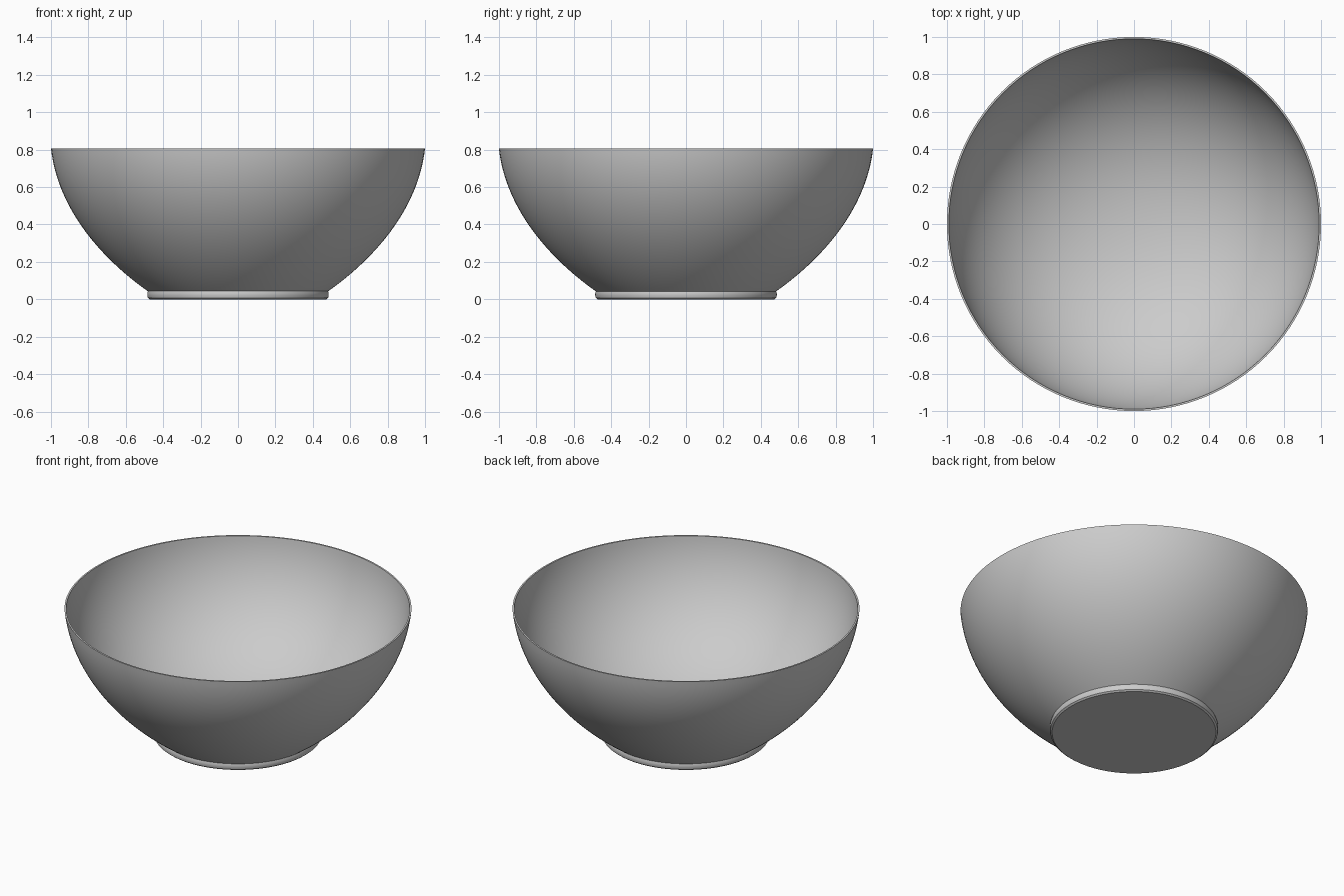
import bpy, bmesh, math
from mathutils import Vector
from mathutils.geometry import interpolate_bezier

cube = bpy.data.objects.get("Cube")
if cube:
    bpy.data.objects.remove(cube, do_unlink=True)

SEGMENTS = 128

# One plain grey for the whole bowl
grey = bpy.data.materials.new("plain_grey")
grey.use_nodes = True
grey.diffuse_color = (0.6, 0.6, 0.6, 1)
grey.node_tree.nodes["Principled BSDF"].inputs["Base Color"].default_value = grey.diffuse_color


def curve(points, steps):
    """Bezier through radius/height points."""
    return interpolate_bezier(*[Vector((r, 0, z)) for r, z in points], steps)


def lathe(name, profile):
    """Revolve a profile around the z axis."""
    bm = bmesh.new()
    verts = [bm.verts.new(p) for p in profile]
    edges = [bm.edges.new(pair) for pair in zip(verts, verts[1:])]
    bmesh.ops.spin(bm, geom=verts + edges, cent=(0, 0, 0), axis=(0, 0, 1),
                   angle=math.tau, steps=SEGMENTS, use_duplicate=False)
    bmesh.ops.remove_doubles(bm, verts=bm.verts, dist=0.0002)
    bmesh.ops.recalc_face_normals(bm, faces=bm.faces)
    mesh = bpy.data.meshes.new(name)
    bm.to_mesh(mesh)
    bm.free()
    mesh.materials.append(grey)
    obj = bpy.data.objects.new(name, mesh)
    bpy.context.collection.objects.link(obj)
    bpy.ops.object.select_all(action='DESELECT')
    obj.select_set(True)
    bpy.context.view_layer.objects.active = obj
    bpy.ops.object.shade_smooth_by_angle(angle=math.radians(30))
    return obj


# Foot: flat underside, chamfered lower edge and slightly bulging side
foot = [Vector((r, 0, z)) for r, z in
        [(0, 0), (0.472, 0), (0.482, 0.008), (0.485, 0.02), (0.485, 0.032)]]
# Outer wall flares from the foot to the rim
outer = curve([(0.482, 0.043), (0.74, 0.225), (0.965, 0.49), (1, 0.807)], 32)
# Inner wall falls from the thin flat rim to a rounded bottom
inner = curve([(0.99, 0.807), (0.955, 0.45), (0.64, 0.05), (0, 0.05)], 40)

lathe("bowl", foot + outer + inner)
